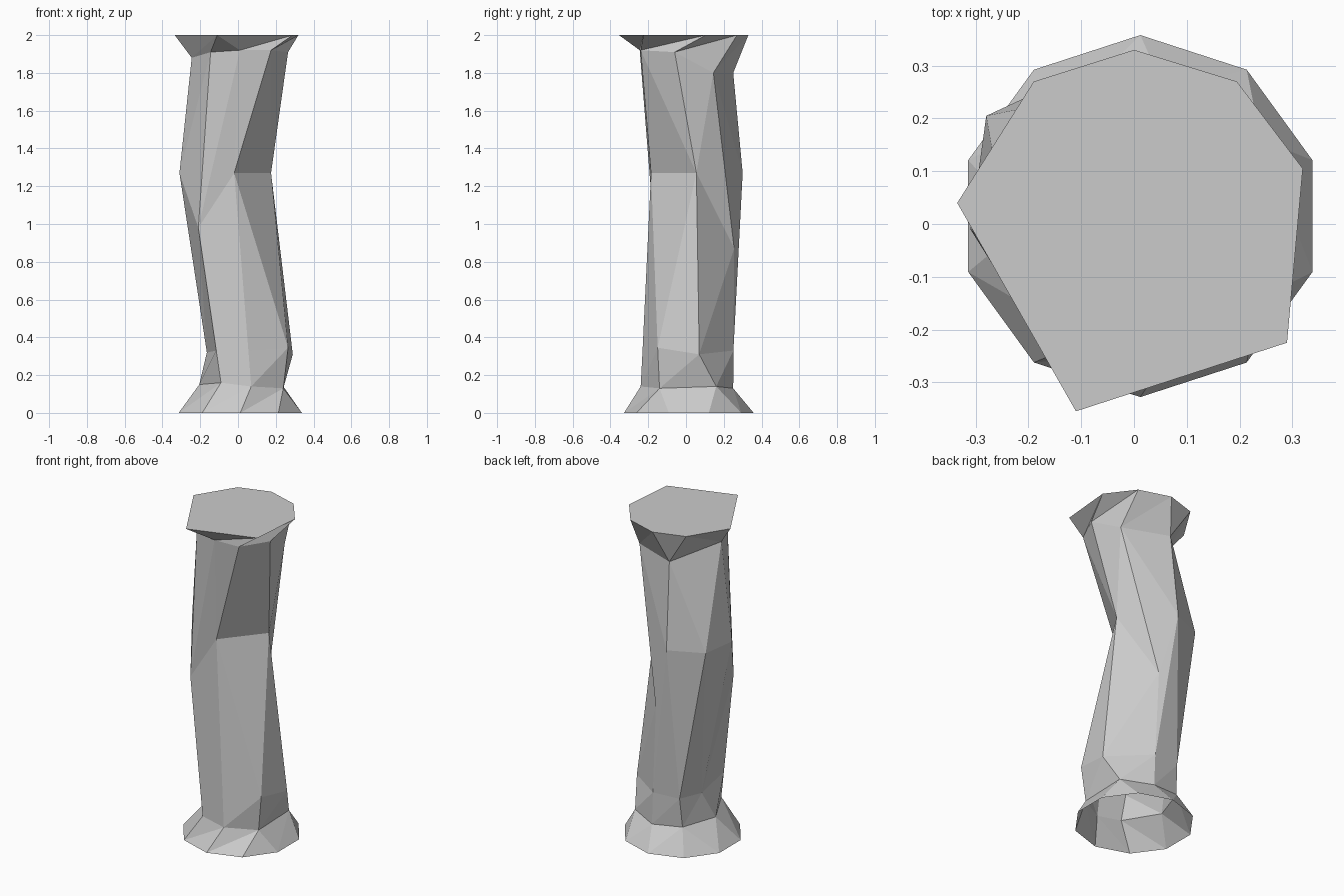
import bpy, bmesh
from math import sin, cos, radians
from mathutils import Vector

if "Cube" in bpy.data.objects:
    bpy.data.objects.remove(bpy.data.objects["Cube"])


def loft(name, strips, cap_top=None):
    """Triangulated strips between closed rings; '/' or 'b' picks each diagonal."""
    bm = bmesh.new()
    cache = {}

    def vert(p):
        key = tuple(round(c, 4) for c in p)
        if key not in cache:
            cache[key] = bm.verts.new(key)
        return cache[key]

    def face(points):
        vs = list(dict.fromkeys(vert(p) for p in points))
        if len(vs) > 2 and not bm.faces.get(vs):
            bm.faces.new(vs)

    for low, up, diagonals in strips:
        n = len(low)
        for i in range(n):
            j = (i + 1) % n
            if diagonals[i] == "/":
                face((low[i], low[j], up[j]))
                face((low[i], up[j], up[i]))
            else:
                face((low[i], low[j], up[i]))
                face((low[j], up[j], up[i]))
    if cap_top:
        face(cap_top)
    bmesh.ops.recalc_face_normals(bm, faces=bm.faces)
    mesh = bpy.data.meshes.new(name)
    bm.to_mesh(mesh)
    bm.free()
    obj = bpy.data.objects.new(name, mesh)
    bpy.context.collection.objects.link(obj)
    return obj


# Shaft cross-sections, anticlockwise from front left; repeats merge corners
G0, G1, C2, G3 = (-.205, 0, .15), (-.165, .08, .32), (.175, .055, 1.27), (-.245, 0, 1.88)
foot = [(-.09, -.22, .16), (.07, -.24, .14), (.24, -.14, .13), (.24, .16, .14),
        (.06, .25, .13), (-.13, .22, .15), G0, G0]
lower = [(-.115, -.21, .33), (.055, -.23, .33), (.265, -.15, .345), (.29, .07, .31),
         (.053, .251, .33), (-.12, .235, .33), G1, G1]
middle = [(-.21, -.17, .98), (-.02, -.185, 1.27), C2, C2,
          (.03, .255, .87), (-.075, .3, 1.27), (-.28, .205, 1.27), (-.31, -.01, 1.27)]
neck = [(-.145, -.2, 1.91), (.01, -.245, 1.92), (.175, -.24, 1.92), (.265, -.06, 1.91),
        (.22, .145, 1.8), (-.06, .25, 1.8), G3, G3]
loft("column_shaft", [(foot, lower, "////////"),
                      (lower, middle, "bb//////"),
                      (middle, neck, "////bb//")])

# Flared ten-sided base, open underneath
floor_ring = [(.012 + .343 * cos(radians(-90 + 36 * k)),
               .015 + .343 * sin(radians(-90 + 36 * k)), 0) for k in range(10)]
foot_ring = [foot[i] for i in (1, 2, 2, 3, 3, 4, 5, 5, 6, 0)]
loft("column_base", [(floor_ring, foot_ring, "/" * 10)])

# Flared irregular capital with a flat top
rim = [(x, y, 2) for x, y in ((-.11, -.355), (.29, -.225), (.32, .105), (.195, .27),
                              (0, .33), (-.19, .27), (-.335, .04))]
rim_ring = [rim[i] for i in (0, 0, 1, 2, 3, 4, 5, 6)]
loft("column_capital", [(neck, rim_ring, "/" * 8)], cap_top=rim)
